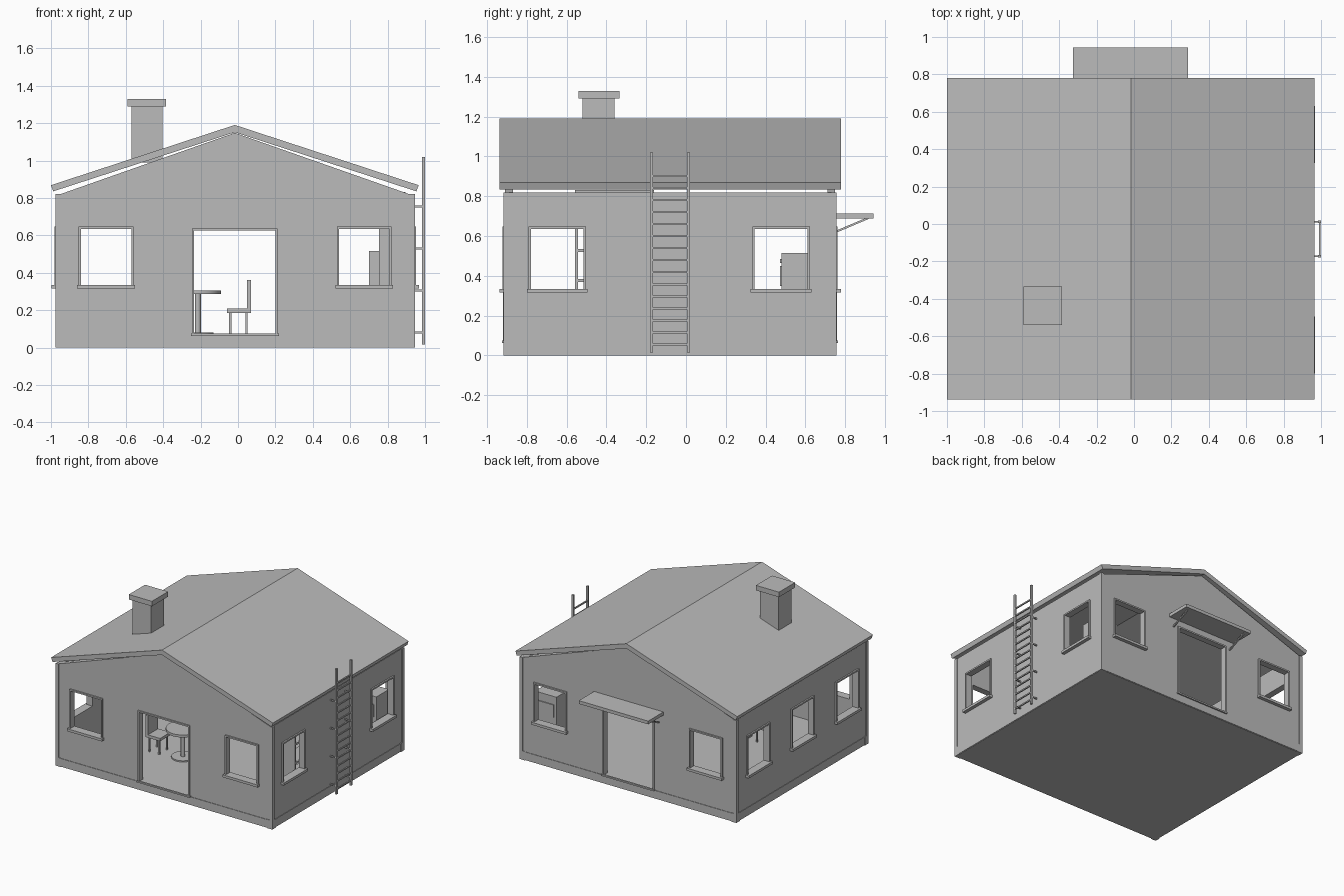
import bpy, bmesh, math
from mathutils import Vector

if "Cube" in bpy.data.objects:
    bpy.data.objects.remove(bpy.data.objects["Cube"])

grey = bpy.data.materials.new("plain_grey")
grey.diffuse_color = (0.5, 0.5, 0.5, 1)
grey.use_nodes = True
grey.node_tree.nodes["Principled BSDF"].inputs["Base Color"].default_value = grey.diffuse_color


def finish(name, bm):
    bmesh.ops.recalc_face_normals(bm, faces=bm.faces)
    me = bpy.data.meshes.new(name)
    bm.to_mesh(me)
    bm.free()
    me.materials.append(grey)
    ob = bpy.data.objects.new(name, me)
    bpy.context.collection.objects.link(ob)
    return ob


def add_box(bm, x0, x1, y0, y1, z0, z1):
    vs = bmesh.ops.create_cube(bm, size=1)["verts"]
    for v in vs:
        v.co = Vector((x0 + (v.co.x + .5) * (x1 - x0),
                       y0 + (v.co.y + .5) * (y1 - y0),
                       z0 + (v.co.z + .5) * (z1 - z0)))


def boxes(name, *dims):
    bm = bmesh.new()
    for d in dims:
        add_box(bm, *d)
    return finish(name, bm)


def prism(name, profile, y0, y1):
    """Extrude an x-z profile along y."""
    bm = bmesh.new()
    f = bm.faces.new([bm.verts.new((x, y0, z)) for x, z in profile])
    ext = bmesh.ops.extrude_face_region(bm, geom=[f])["geom"]
    for v in ext:
        if isinstance(v, bmesh.types.BMVert):
            v.co.y = y1
    return finish(name, bm)


def cylinders(name, cx, cy, parts, seg=32):
    bm = bmesh.new()
    for r, z0, z1 in parts:
        vs = bmesh.ops.create_cone(bm, cap_ends=True, segments=seg, radius1=r,
                                   radius2=r, depth=z1 - z0)["verts"]
        bmesh.ops.translate(bm, verts=vs, vec=(cx, cy, (z0 + z1) / 2))
    ob = finish(name, bm)
    bpy.context.view_layer.objects.active = ob
    ob.select_set(True)
    bpy.ops.object.shade_smooth_by_angle(angle=math.radians(40))
    ob.select_set(False)


X0, X1, Y0, Y1 = -.97, .94, -.91, .75    # outer wall faces
T = .04                                  # wall thickness
FLOOR, TOP = .07, .82
RIDGE = -.017
WZ0, WZ1 = .335, .635                    # window heights


def wall(name, axis, face, sign, u0, u1, windows, door=None):
    """Wall panel with openings; sign is the outward direction."""
    holes = [(a, b, WZ0, WZ1) for a, b in windows]
    if door:
        holes.append((door[0], door[1], FLOOR, .625))
    us = sorted({u0, u1, *[h[0] for h in holes], *[h[1] for h in holes]})
    zs = sorted({FLOOR, TOP, *[h[2] for h in holes], *[h[3] for h in holes]})
    put = (lambda u, d, z: (u, d, z)) if axis == 'y' else (lambda u, d, z: (d, u, z))
    bm = bmesh.new()
    grid = {(u, z): bm.verts.new(put(u, face, z)) for u in us for z in zs}
    for a, b in zip(us, us[1:]):
        for c, d in zip(zs, zs[1:]):
            if not any(h[0] <= a and b <= h[1] and h[2] <= c and d <= h[3] for h in holes):
                bm.faces.new([grid[a, c], grid[b, c], grid[b, d], grid[a, d]])
    ext = bmesh.ops.extrude_face_region(bm, geom=bm.faces[:])["geom"]
    step = Vector(put(0, -sign * T, 0))
    bmesh.ops.translate(bm, verts=[v for v in ext if isinstance(v, bmesh.types.BMVert)], vec=step)
    finish(name, bm)

    # thin surrounds and sills standing proud of the wall
    trim = bmesh.new()

    def strip(a, b, out, c, d):
        lo, hi = sorted((face, face + sign * out))
        add_box(trim, *((a, b, lo, hi, c, d) if axis == 'y' else (lo, hi, a, b, c, d)))
    for a, b in windows:
        strip(a - .012, a, .012, WZ0, WZ1 + .012)
        strip(b, b + .012, .012, WZ0, WZ1 + .012)
        strip(a, b, .012, WZ1, WZ1 + .012)
        strip(a - .02, b + .02, .028, .315, WZ0)
    if door:
        a, b = door
        strip(a - .012, a, .01, FLOOR, .637)
        strip(b, b + .012, .01, FLOOR, .637)
        strip(a, b, .01, .625, .637)
        strip(a - .015, b + .02, .015, .063, .075)
    finish(name + "_trim", trim)


ends = [(-.84, -.57), (.54, .81)]
sides = [(-.78, -.515), (.345, .61)]
door = (-.235, .20)
wall("front_wall", 'y', Y0, -1, X0, X1, ends, door)
wall("back_wall", 'y', Y1, 1, X0, X1, ends, door)
wall("right_wall", 'x', X1, 1, Y0 + T, Y1 - T, sides)
wall("left_wall", 'x', X0, -1, Y0 + T, Y1 - T, sides + [(-.215, .05)])

# base slab, proud skirting and corner pieces
boxes("floor_slab", (X0, X1, Y0, Y1, 0, FLOOR))
boxes("skirting", (X0 + .04, X1 - .04, Y0 - .004, Y1 + .004, .004, FLOOR - .003),
      (X0 - .004, X1 + .004, Y0 + .04, Y1 - .04, .004, FLOOR - .003))
corners = bmesh.new()
for x, sx in ((X0, -1), (X1, 1)):
    for y, sy in ((Y0, -1), (Y1, 1)):
        for w, z0, z1 in ((.04, 0, FLOOR), (.02, FLOOR, TOP)):
            xa, xb = sorted((x + sx * .006, x - sx * w))
            ya, yb = sorted((y + sy * .006, y - sy * w))
            add_box(corners, xa, xb, ya, yb, z0, z1)
finish("corner_posts", corners)

# gables and roof
tri = [(-.95, TOP), (.916, TOP), (RIDGE, 1.148)]
prism("front_gable", tri, Y0, Y0 + T)
prism("back_gable", tri, Y1 - T, Y1)
prism("roof", [(-1, .868), (-.988, .835), (RIDGE, 1.151), (.954, .835),
               (.966, .868), (RIDGE, 1.19)], -.938, .78)

# chimney
boxes("chimney", (-.57, -.405, -.52, -.36, .99, 1.295))
boxes("chimney_cap", (-.59, -.385, -.54, -.335, 1.29, 1.33))

# ladder with wall brackets
ladder = bmesh.new()
for y in (-.18, .005):
    add_box(ladder, .985, 1, y, y + .015, .015, 1.02)
    for z in (.08, .305, .53, .755):
        add_box(ladder, X1, .988, y + .003, y + .012, z - .005, z + .005)
for i in range(15):
    z = .055 + i * .0605
    add_box(ladder, .988, .998, -.17, .01, z - .005, z + .005)
finish("ladder", ladder)

# canopy over the back door with slanted braces
boxes("canopy", (-.325, .29, Y1, .943, .688, .714))
for n, x in (("left_brace", -.29), ("right_brace", .245)):
    ob = boxes(n, (x, x + .012, 0, .18, -.005, .005))
    ob.location = (0, Y1, .62)
    ob.rotation_euler.x = math.atan2(.07, .165)

# round table
cylinders("table", -.215, -.39, [(.125, .285, .305), (.016, .08, .285), (.085, FLOOR, .08)])


# pair of facing chairs
def chair(name, cx, cy, s):
    bm = bmesh.new()

    def part(a, b, *rest):
        add_box(bm, *sorted((cx + s * a, cx + s * b)), *rest)
    part(-.065, .065, cy - .065, cy + .065, .185, .208)
    part(.043, .065, cy - .065, cy + .065, .208, .36)
    for a in (-.052, .035):
        for y in (-.055, .043):
            part(a, a + .012, cy + y, cy + y + .012, FLOOR, .185)
    finish(name, bm)


chair("right_chair", .005, -.40, 1)
chair("left_chair", -.43, -.40, -1)

# open shelf by the right wall
boxes("shelf", (.755, .895, -.558, -.543, FLOOR, .832), (.755, .895, -.175, -.16, FLOOR, .832),
      *[(.755, .895, -.543, -.175, z, z + .015) for z in (.1, .235, .37, .52, .67, .817)])

# stove cabinet with door panels
boxes("stove", (.70, .89, .48, .64, FLOOR, .515))
boxes("stove_panels", (.72, .87, .472, .48, .35, .45), (.72, .87, .64, .648, .35, .45),
      (.745, .765, .472, .48, .465, .485))
